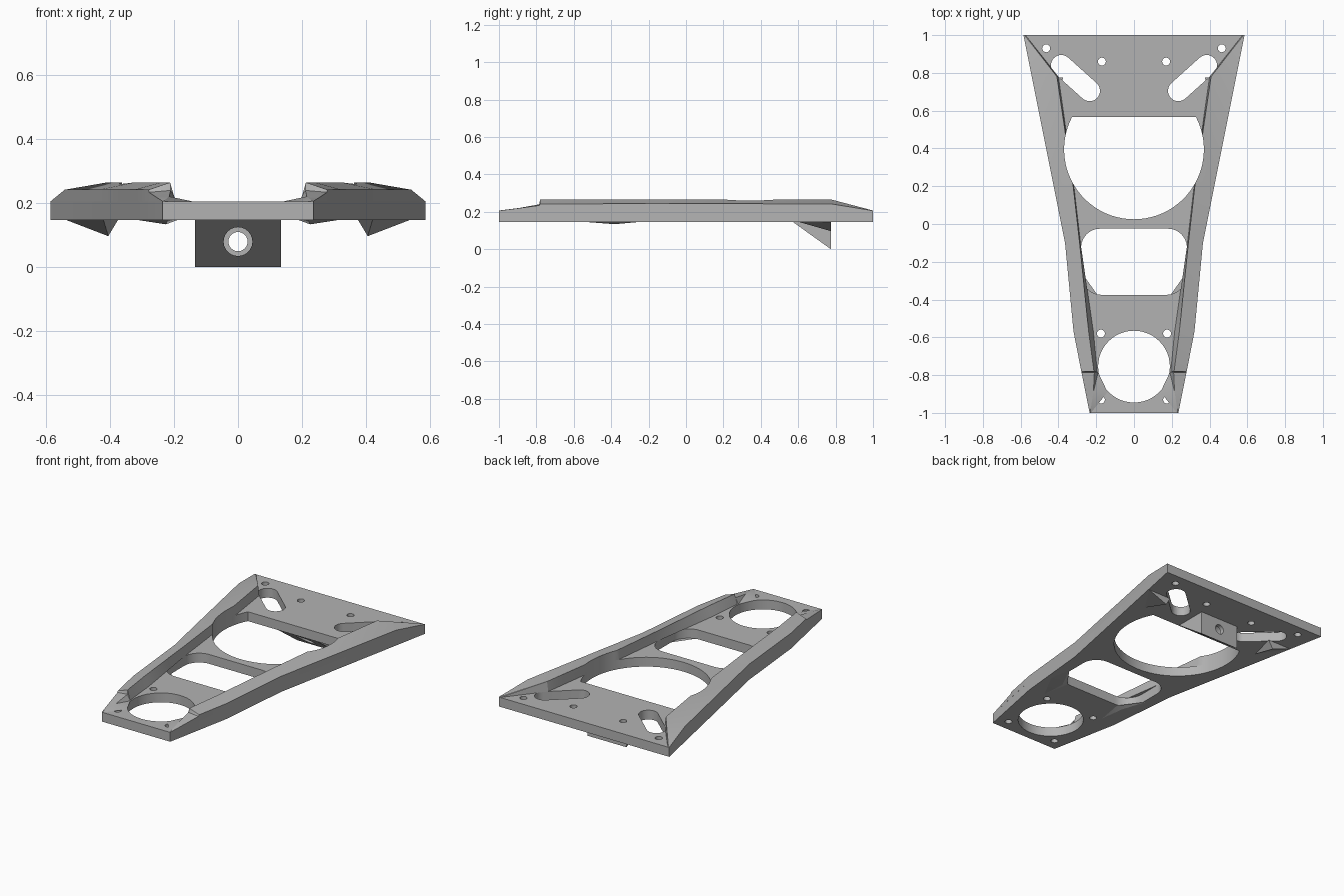
import bpy, bmesh
from math import sin, cos, pi, radians
from mathutils import Vector

default = bpy.data.objects.get("Cube")
if default:
    bpy.data.objects.remove(default)

grey = bpy.data.materials.new("mid grey")
grey.use_nodes = True
grey.diffuse_color = (0.45, 0.45, 0.45, 1)
grey.node_tree.nodes["Principled BSDF"].inputs["Base Color"].default_value = grey.diffuse_color

BOTTOM, FLOOR, TOP = 0.147, 0.205, 0.265


def finish(bm, name):
    bmesh.ops.recalc_face_normals(bm, faces=bm.faces)
    mesh = bpy.data.meshes.new(name)
    bm.to_mesh(mesh)
    bm.free()
    obj = bpy.data.objects.new(name, mesh)
    bpy.context.collection.objects.link(obj)
    mesh.materials.append(grey)
    return obj


def prism(bm, outline, offset):
    """Extrude a closed outline of 3D points along an offset."""
    face = bm.faces.new([bm.verts.new(p) for p in outline])
    ext = bmesh.ops.extrude_face_region(bm, geom=[face])["geom"]
    moved = [v for v in ext if isinstance(v, bmesh.types.BMVert)]
    bmesh.ops.translate(bm, verts=moved, vec=offset)


def arc(cx, cy, r, start, end, n=12):
    steps = [radians(start + (end - start) * i / n) for i in range(n + 1)]
    return [(cx + r * cos(a), cy + r * sin(a)) for a in steps]


def circle(cx, cy, r, n=24):
    return arc(cx, cy, r, 0, 360, n)[:-1]


def cut(obj, outlines):
    """Cut vertical openings through an object."""
    bm = bmesh.new()
    for line in outlines:
        prism(bm, [(x, y, 0.1) for x, y in line], (0, 0, 0.25))
    boolean(obj, finish(bm, "cutter"))


def boolean(obj, cutter):
    cutter.hide_render = True
    mod = obj.modifiers.new("cut", "BOOLEAN")
    mod.operation, mod.solver, mod.object = "DIFFERENCE", "EXACT", cutter
    activate(obj)
    bpy.ops.object.modifier_apply(modifier=mod.name)
    bpy.data.objects.remove(cutter)


def activate(obj):
    bpy.ops.object.select_all(action="DESELECT")
    obj.select_set(True)
    bpy.context.view_layer.objects.active = obj


# Openings: large flat-topped round window, rounded middle window, front ring
big_window = arc(0, 0.395, 0.37, 152.5, 387.5, 48)
mid_window = (arc(0.18, -0.125, 0.1, 0, 90) + arc(-0.18, -0.125, 0.1, 90, 180)
              + arc(-0.17, -0.265, 0.11, 180, 270) + arc(0.17, -0.265, 0.11, 270, 360))
openings = [big_window, mid_window, circle(0, -0.755, 0.19, 48)]
for s in (-1, 1):
    tilt = 42 if s > 0 else 138
    openings.append(arc(s * 0.385, 0.84, 0.055, tilt - 90, tilt + 90)
                    + arc(s * 0.235, 0.705, 0.055, tilt + 90, tilt + 270))
    for x, y in ((0.465, 0.93), (0.17, 0.86), (0.175, -0.58), (0.175, -0.93)):
        openings.append(circle(s * x, y, 0.021, 16))

# Base plate
half = [(0.235, -1), (0.32, -0.57), (0.365, -0.1), (0.585, 1)]
bm = bmesh.new()
prism(bm, [(x, y, BOTTOM) for x, y in half] + [(-x, y, BOTTOM) for x, y in reversed(half)],
      (0, 0, FLOOR - BOTTOM))
plate = finish(bm, "base_plate")
cut(plate, openings)

# Side rails: y, outer x, ridge x, inner foot x, shoulder z, ridge z
stations = [
    (-1, 0.235, 0.232, 0.228, 0.206, 0.207),
    (-0.89, 0.257, 0.215, 0.14, 0.22, 0.221),
    (-0.785, 0.278, 0.21, 0.19, 0.234, 0.24),
    (-0.78, 0.279, 0.212, 0.195, 0.242, TOP),
    (-0.57, 0.32, 0.24, 0.215, 0.243, TOP),
    (-0.1, 0.365, 0.288, 0.283, 0.244, TOP),
    (0.2, 0.425, 0.322, 0.318, 0.244, TOP),
    (0.78, 0.541, 0.408, 0.4, 0.242, TOP),
    (1, 0.585, 0.58, 0.575, 0.206, 0.207),
]


def rail(side, name):
    bm = bmesh.new()
    rings = []
    for y, outer, ridge, foot, shoulder, top in stations:
        section = ((outer, FLOOR), (outer, shoulder), (ridge, top), (foot, FLOOR))
        rings.append([bm.verts.new((side * x, y, z)) for x, z in section])
    for a, b in zip(rings, rings[1:]):
        for i in range(4):
            j = (i + 1) % 4
            bm.faces.new((a[i], a[j], b[j], b[i]))
    bm.faces.new(rings[0])
    bm.faces.new(rings[-1])
    bmesh.ops.triangulate(bm, faces=bm.faces)
    obj = finish(bm, name)
    cut(obj, [big_window])
    return obj


parts = [plate, rail(1, "left_rail"), rail(-1, "right_rail")]

# Wedge lug under the rear with a stepped bolt hole
bm = bmesh.new()
prism(bm, [(-0.135, 0.57, BOTTOM), (-0.135, 0.775, 0), (-0.135, 0.775, BOTTOM)], (0.27, 0, 0))
lug = finish(bm, "mounting_lug")
for radius, start, end in ((0.045, 0.5, 0.75), (0.03, 0.5, 0.9)):
    bm = bmesh.new()
    prism(bm, [(x, start, z) for x, z in circle(0, 0.08, radius)], (0, end - start, 0))
    boolean(lug, finish(bm, "bolt_cutter"))
parts.append(lug)


def fin(name, points):
    bm = bmesh.new()
    for p in points:
        bm.verts.new(p)
    bmesh.ops.convex_hull(bm, input=bm.verts)
    parts.append(finish(bm, name))


# Small pointed fins under the rear corners and shallow keels under the middle
for s, label in ((1, "left"), (-1, "right")):
    fin(label + "_rear_fin", [Vector((s * x, y, z)) for x, y, z in (
        (0.535, 0.775, BOTTOM), (0.375, 0.775, BOTTOM), (0.405, 0.775, 0.097), (0.42, 0.6, BOTTOM))])
    fin(label + "_keel", [Vector((s * x, y, z)) for x, y, z in (
        (0.22, -0.55, BOTTOM), (0.31, -0.38, BOTTOM), (0.29, -0.24, BOTTOM),
        (0.19, -0.38, BOTTOM), (0.225, -0.38, 0.134))])

# Round openings shade smoothly, all other edges stay sharp
for obj in parts:
    activate(obj)
    bpy.ops.object.shade_smooth_by_angle(angle=radians(24))
